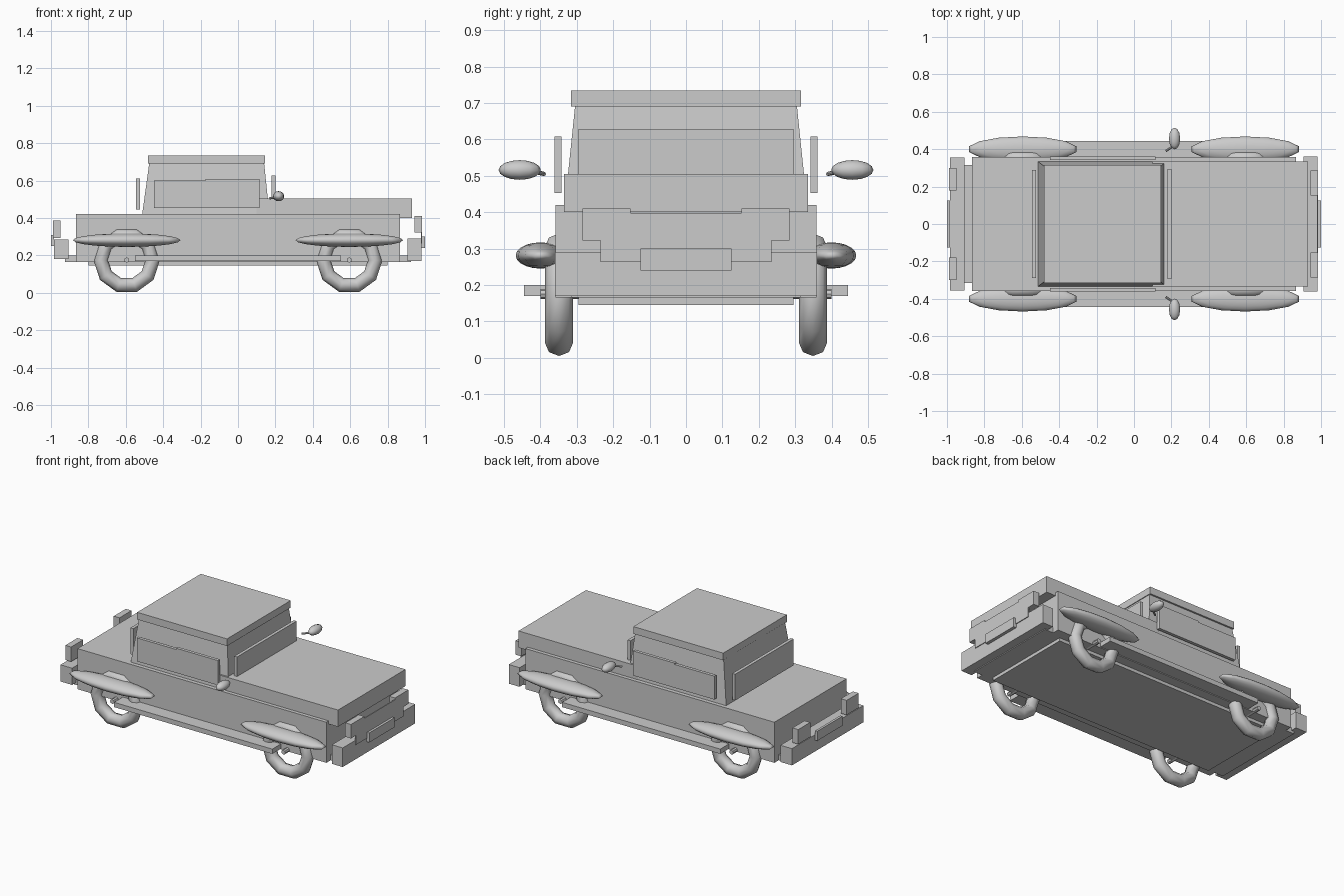
import bpy, bmesh, math
from mathutils import Matrix

cube = bpy.data.objects.get("Cube")
if cube:
    bpy.data.objects.remove(cube, do_unlink=True)

grey = bpy.data.materials.new("light_grey")
grey.use_nodes = True
grey.diffuse_color = (0.6, 0.6, 0.6, 1)
grey.node_tree.nodes["Principled BSDF"].inputs["Base Color"].default_value = (0.6, 0.6, 0.6, 1)


def finish(name, bm, smooth=False):
    bmesh.ops.recalc_face_normals(bm, faces=bm.faces)
    for f in bm.faces:
        f.smooth = smooth
    mesh = bpy.data.meshes.new(name)
    bm.to_mesh(mesh)
    bm.free()
    mesh.materials.append(grey)
    obj = bpy.data.objects.new(name, mesh)
    bpy.context.scene.collection.objects.link(obj)
    return obj


def box(name, x, y, z, top_x=None, top_y=None):
    """Box from ranges, optionally tapering to other ranges at the top."""
    bm = bmesh.new()
    bmesh.ops.create_cube(bm, size=1)
    for v in bm.verts:
        upper = v.co.z > 0
        rx = top_x if upper and top_x else x
        ry = top_y if upper and top_y else y
        v.co = (rx[v.co.x > 0], ry[v.co.y > 0], z[upper])
    return finish(name, bm)


def ellipsoid(name, centre, radii, segments, rings):
    bm = bmesh.new()
    bmesh.ops.create_uvsphere(bm, u_segments=segments, v_segments=rings, radius=1,
                              matrix=Matrix.Translation(centre) @ Matrix.Diagonal((*radii, 1)))
    return finish(name, bm, True)


def tyre(name, centre, major, minor, segments=10, sides=8):
    """Ring around the y axis."""
    bm = bmesh.new()
    rings = []
    for i in range(segments):
        a = math.tau * i / segments
        ring = []
        for j in range(sides):
            b = math.tau * j / sides
            r = major + minor * math.cos(b)
            ring.append(bm.verts.new((centre[0] + r * math.cos(a),
                                      centre[1] + minor * math.sin(b),
                                      centre[2] + r * math.sin(a))))
        rings.append(ring)
    for i in range(segments):
        p, q = rings[i], rings[(i + 1) % segments]
        for j in range(sides):
            k = (j + 1) % sides
            bm.faces.new((p[j], q[j], q[k], p[k]))
    return finish(name, bm, True)


def rod(name, start, end, radius):
    """Thin cylinder between two points."""
    bm = bmesh.new()
    s, e = Matrix.Translation(start).translation, Matrix.Translation(end).translation
    d = e - s
    turn = d.to_track_quat("Z", "Y").to_matrix().to_4x4()
    bmesh.ops.create_cone(bm, cap_ends=True, segments=8, radius1=radius, radius2=radius,
                          depth=d.length, matrix=Matrix.Translation((s + e) / 2) @ turn)
    return finish(name, bm)


def sym(half):
    return (-half, half)


def span(side, a, b):
    return tuple(sorted((side * a, side * b)))


# Body shell, floor, bonnet and cabin
box("body", sym(0.865), sym(0.358), (0.165, 0.42))
box("floor", sym(0.925), sym(0.315), (0.165, 0.2))
box("underside", sym(0.8), sym(0.295), (0.145, 0.17))
box("bonnet", (0.1, 0.93), sym(0.335), (0.4, 0.505))
box("cabin", (-0.515, 0.17), sym(0.335), (0.4, 0.69), (-0.475, 0.14), sym(0.305))
box("roof", (-0.48, 0.145), sym(0.316), (0.69, 0.735))

# Front and rear glass
box("windscreen", (0.18, 0.2), sym(0.295), (0.505, 0.628))
box("rear_window", (-0.545, -0.525), sym(0.29), (0.445, 0.61))

# Bumpers, grille and number plates
box("front_bumper", (0.905, 0.98), sym(0.36), (0.17, 0.29))
box("rear_bumper", (-0.985, -0.905), sym(0.355), (0.18, 0.285))
box("grille", (0.979, 0.985), sym(0.235), (0.263, 0.398))
box("front_plate", (0.98, 1.0), sym(0.125), (0.24, 0.3))
box("rear_plate", (-1.0, -0.985), sym(0.125), (0.25, 0.31))

# Parts repeated on both sides
for side, word in ((1, "left"), (-1, "right")):
    box(f"{word}_headlight", (0.945, 0.985), span(side, 0.152, 0.285), (0.322, 0.41))
    box(f"{word}_tail_light", (-0.99, -0.95), span(side, 0.18, 0.3), (0.293, 0.385))
    box(f"{word}_running_board", sym(0.55), span(side, 0.35, 0.445), (0.17, 0.2))
    box(f"{word}_rear_side_window", (-0.45, -0.175), span(side, 0.342, 0.362), (0.453, 0.6))
    box(f"{word}_front_side_window", (-0.175, 0.115), span(side, 0.342, 0.362), (0.453, 0.608))
    ellipsoid(f"{word}_mirror", (0.217, side * 0.457, 0.516), (0.03, 0.058, 0.027), 12, 8)
    rod(f"{word}_mirror_stem", (0.17, side * 0.39, 0.505), (0.215, side * 0.42, 0.512), 0.006)
    for x, end in ((0.595, "front"), (-0.595, "rear")):
        ellipsoid(f"{word}_{end}_fender", (x, side * 0.4, 0.281), (0.295, 0.068, 0.036), 14, 10)
        tyre(f"{word}_{end}_tyre", (x, side * 0.349, 0.173), 0.138, 0.039)

# Axles
for x, end in ((0.595, "front"), (-0.595, "rear")):
    rod(f"{end}_axle", (x, -0.4, 0.175), (x, 0.4, 0.175), 0.014)
